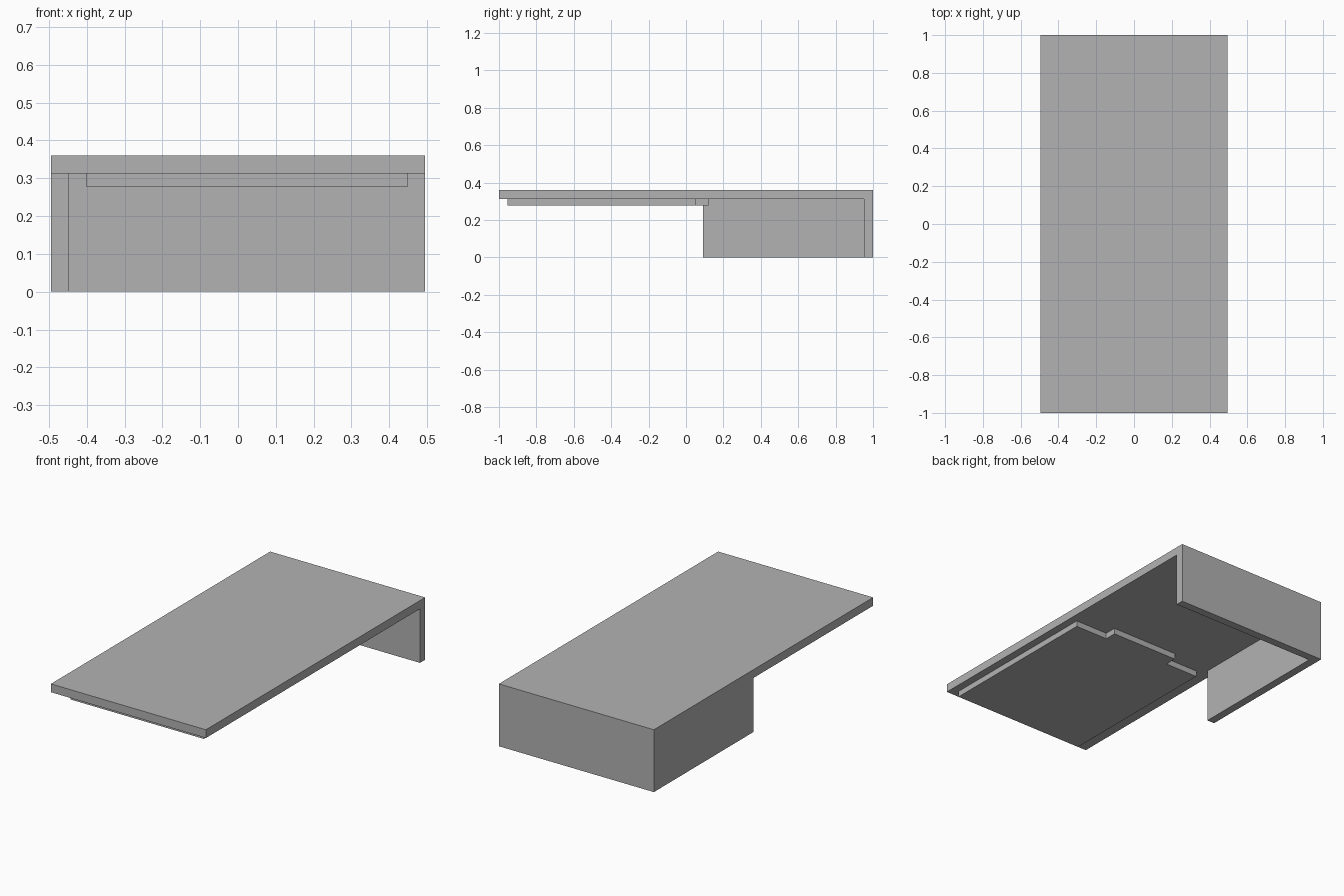
import bpy
import bmesh

cube = bpy.data.objects.get("Cube")
if cube:
    bpy.data.objects.remove(cube, do_unlink=True)

grey = bpy.data.materials.new("plain grey")
grey.use_nodes = True
colour = (0.448, 0.448, 0.448, 1)
grey.diffuse_color = colour
grey.node_tree.nodes["Principled BSDF"].inputs["Base Color"].default_value = colour


def prism(name, outline, z0, z1):
    """Extrude a flat outline from z0 up to z1."""
    bm = bmesh.new()
    base = bm.faces.new([bm.verts.new((x, y, z0)) for x, y in outline])
    top = bmesh.ops.extrude_face_region(bm, geom=[base])["geom"]
    for v in top:
        if isinstance(v, bmesh.types.BMVert):
            v.co.z = z1
    bmesh.ops.recalc_face_normals(bm, faces=bm.faces)
    mesh = bpy.data.meshes.new(name)
    bm.to_mesh(mesh)
    bm.free()
    mesh.materials.append(grey)
    obj = bpy.data.objects.new(name, mesh)
    bpy.context.collection.objects.link(obj)
    return obj


W, L, T = 0.495, 1.0, 0.047   # half width, half length, wall thickness
UNDER, TOP = 0.312, 0.36      # underside and upper face of the top slab

# Top slab
prism("top_slab", [(-W, -L), (W, -L), (W, L), (-W, L)], UNDER, TOP)

# L-shaped support: back wall joined to the right side wall
prism("support_walls",
      [(-W, 0.09), (-W + T, 0.09), (-W + T, L - T), (W, L - T), (W, L), (-W, L)],
      0, UNDER)

# Thin plate under the slab with a tab on its rear edge
left, right, front, rear, tab = 0.45, -0.402, -0.955, 0.05, 0.12
tab_left, tab_right = 0.24, -0.19
prism("under_plate",
      [(right, front), (left, front), (left, rear), (tab_left, rear),
       (tab_left, tab), (tab_right, tab), (tab_right, rear), (right, rear)],
      0.278, UNDER)
